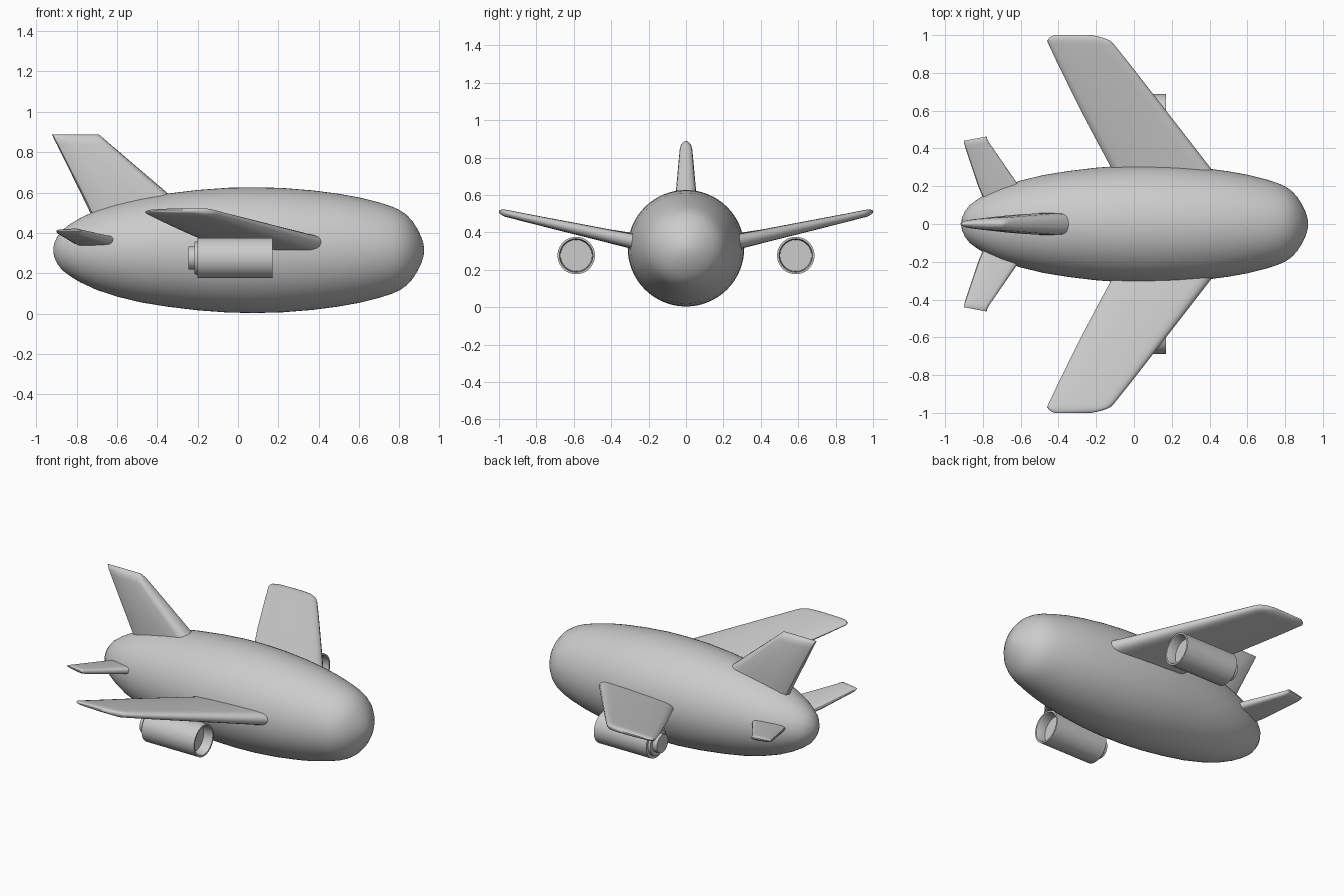
import bpy, bmesh, math

if "Cube" in bpy.data.objects:
    bpy.data.objects.remove(bpy.data.objects["Cube"])


def finish(name, bm, angle=40):
    bmesh.ops.recalc_face_normals(bm, faces=bm.faces)
    me = bpy.data.meshes.new(name)
    bm.to_mesh(me)
    bm.free()
    ob = bpy.data.objects.new(name, me)
    bpy.context.collection.objects.link(ob)
    bpy.ops.object.select_all(action='DESELECT')
    ob.select_set(True)
    bpy.context.view_layer.objects.active = ob
    bpy.ops.object.shade_smooth_by_angle(angle=math.radians(angle))
    return ob


def skin(name, rings):
    """Join equal closed rings of points and cap both ends."""
    bm = bmesh.new()
    vs = [[bm.verts.new(p) for p in ring] for ring in rings]
    n = len(vs[0])
    for a, b in zip(vs, vs[1:]):
        for i in range(n):
            j = (i + 1) % n
            bm.faces.new((a[i], a[j], b[j], b[i]))
    bm.faces.new(vs[0])
    bm.faces.new(vs[-1])
    return finish(name, bm)


def revolve(name, profile, y, z, n=64):
    """Revolve (x, radius) points around an axis parallel to x."""
    rings = [[(x, y + r * math.cos(2 * math.pi * i / n),
               z + r * math.sin(2 * math.pi * i / n)) for i in range(n)]
             for x, r in profile]
    return skin(name, rings)


# Aerofoil half section: (fraction of chord from trailing edge, thickness)
HALF = [(1, 0), (.99, .42), (.965, .72), (.92, .93), (.85, 1), (.6, 1),
        (.3, .85), (.08, .62), (.02, .4), (0, 0)]
FOIL = HALF + [(c, -h) for c, h in HALF[-2:0:-1]]


def fin(name, stations, place):
    """Loft stations of (span, x_trailing, x_leading, height, half thickness)."""
    return skin(name, [[place(te + (le - te) * c, s, z + t * h) for c, h in FOIL]
                       for s, te, le, z, t in stations])


# Fuselage
revolve("fuselage", [
    (-.915, .008), (-.91, .035), (-.895, .068), (-.87, .1), (-.83, .13),
    (-.78, .16), (-.7, .197), (-.6, .23), (-.48, .259), (-.35, .28),
    (-.2, .298), (-.05, .309), (.08, .3115), (.22, .308), (.37, .296),
    (.5, .279), (.6, .261), (.7, .236), (.76, .217), (.8, .199), (.835, .175),
    (.865, .142), (.89, .103), (.908, .065), (.919, .03), (.922, .006)], 0, .315)

# Tail fin
fin("tail_fin", [
    (.45, -.708, -.18, 0, .062), (.6, -.78, -.352, 0, .056),
    (.84, -.898, -.633, 0, .034), (.865, -.911, -.662, 0, .028),
    (.88, -.918, -.68, 0, .017), (.887, -.922, -.688, 0, .005)],
    lambda x, s, t: (x, t, s))

# Mirrored parts
for side, sy in (("right", -1), ("left", 1)):
    place = lambda x, s, z: (x, sy * s, z)

    fin(side + "_wing", [
        (.2, -.07, .48, .335, .045), (.31, -.127, .395, .357, .04),
        (.6, -.282, .17, .421, .031), (.85, -.405, -.025, .476, .023),
        (.95, -.452, -.105, .499, .02), (.97, -.46, -.125, .503, .019),
        (.985, -.45, -.16, .507, .015), (.996, -.432, -.205, .509, .009),
        (1, -.42, -.23, .51, .004)], place)

    # Tailplane, with its tip cut at a slant
    def slant(x, s, z):
        return (x, sy * (s + max(0, (s - .2) / .24) * .18 * (x + .84)), z)
    fin(side + "_tailplane", [
        (.08, -.775, -.53, .34, .025), (.2, -.825, -.608, .362, .022),
        (.42, -.895, -.768, .403, .015), (.44, -.9, -.778, .408, .013),
        (.452, -.9, -.78, .411, .004)], slant)

    # Engine with open intake and stepped exhaust
    revolve(side + "_engine", [
        (.11, .004), (.11, .084), (.16, .086), (.17, .09), (.17, .1), (-.2, .1),
        (-.2, .082), (-.215, .08), (-.215, .058), (-.245, .057),
        (-.245, .004)], sy * .587, .276, 48)
